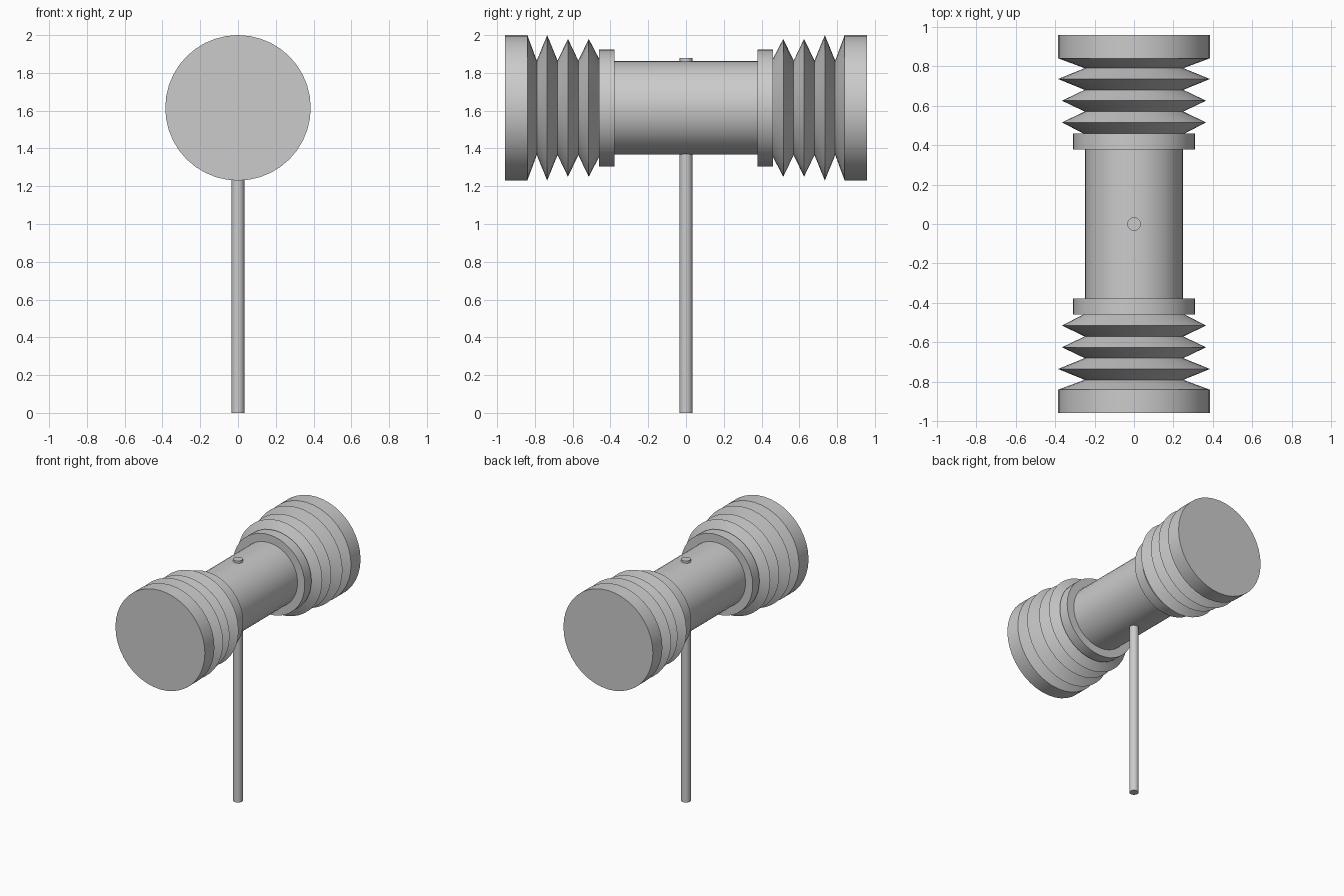
import bpy, bmesh, math
from mathutils import Matrix

if "Cube" in bpy.data.objects:
    bpy.data.objects.remove(bpy.data.objects["Cube"])

HEAD_Z = 1.615


def lathe(name, profile, matrix, sides=40):
    """Closed solid of revolution from (radius, height) pairs."""
    bm = bmesh.new()
    rings = []
    for r, h in profile:
        rings.append([bm.verts.new((r * math.cos(2 * math.pi * i / sides),
                                    r * math.sin(2 * math.pi * i / sides), h))
                      for i in range(sides)])
    for a, b in zip(rings, rings[1:]):
        for i in range(sides):
            j = (i + 1) % sides
            bm.faces.new((a[i], a[j], b[j], b[i]))
    bm.faces.new(rings[0][::-1])
    bm.faces.new(rings[-1])
    bm.transform(matrix)
    bmesh.ops.recalc_face_normals(bm, faces=bm.faces)
    mesh = bpy.data.meshes.new(name)
    bm.to_mesh(mesh)
    bm.free()
    obj = bpy.data.objects.new(name, mesh)
    bpy.context.collection.objects.link(obj)
    bpy.ops.object.select_all(action='DESELECT')
    obj.select_set(True)
    bpy.context.view_layer.objects.active = obj
    bpy.ops.object.shade_smooth_by_angle(angle=math.radians(25))
    return obj


def along_y(sign):
    return (Matrix.Translation((0, 0, HEAD_Z))
            @ Matrix.Rotation(-sign * math.pi / 2, 4, 'X'))


# Handle passing up through the head
lathe("handle", [(0.034, 0), (0.034, 1.88)], Matrix.Identity(4), 24)

# Central barrel of the head
lathe("barrel", [(0.248, -0.40), (0.248, 0.40)], along_y(1))

# Collar, bellows and striking cap on each end
collar = [(0.31, 0.378), (0.31, 0.46)]
bellows = [(0.25, 0.455), (0.365, 0.515), (0.25, 0.57), (0.365, 0.625),
           (0.25, 0.68), (0.385, 0.735), (0.25, 0.79)]
cap = [(0.25, 0.79), (0.385, 0.84), (0.385, 0.957)]
for side, sign in (("front", -1), ("back", 1)):
    lathe(side + "_collar", collar, along_y(sign))
    lathe(side + "_bellows_and_cap", bellows + cap[1:], along_y(sign))
